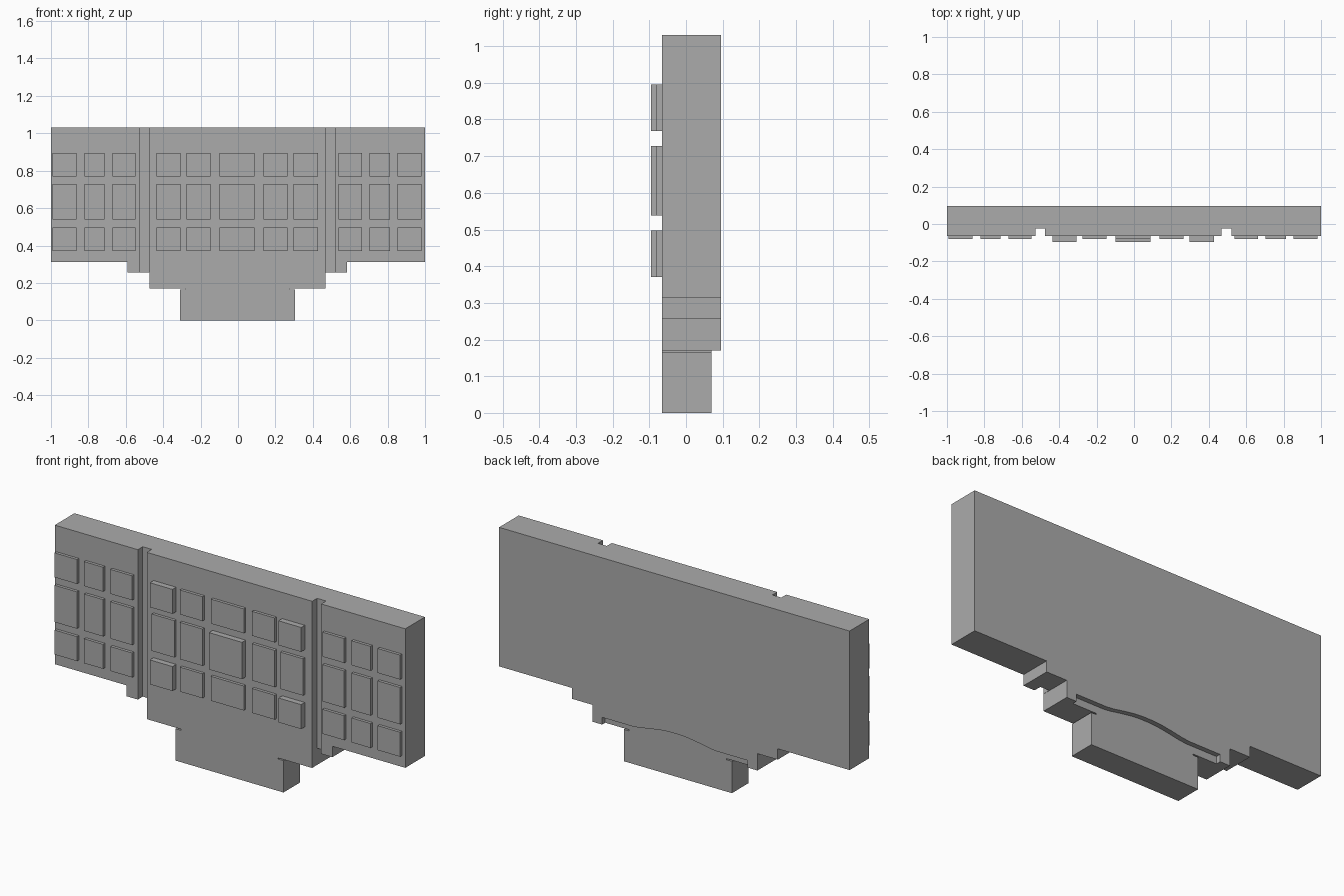
import bpy, bmesh

cube = bpy.data.objects.get("Cube")
if cube:
    bpy.data.objects.remove(cube, do_unlink=True)

grey = bpy.data.materials.new("plain_grey")
grey.use_nodes = True
colour = (0.41, 0.41, 0.41, 1)
grey.diffuse_color = colour
grey.node_tree.nodes["Principled BSDF"].inputs["Base Color"].default_value = colour

MID = -0.003             # centre line of the inner features
FRONT, BACK = -0.065, 0.095


def prism(name, outline, y0, y1):
    """Extrude an (x, z) outline from y0 to y1."""
    bm = bmesh.new()
    face = bm.faces.new([bm.verts.new((x, y0, z)) for x, z in outline])
    new = bmesh.ops.extrude_face_region(bm, geom=[face])["geom"]
    bmesh.ops.translate(bm, vec=(0, y1 - y0, 0),
                        verts=[v for v in new if isinstance(v, bmesh.types.BMVert)])
    bmesh.ops.recalc_face_normals(bm, faces=bm.faces)
    mesh = bpy.data.meshes.new(name)
    bm.to_mesh(mesh)
    bm.free()
    mesh.materials.append(grey)
    obj = bpy.data.objects.new(name, mesh)
    bpy.context.collection.objects.link(obj)
    return obj


def box(name, x0, x1, z0, z1, y0, y1):
    return prism(name, [(x0, z0), (x1, z0), (x1, z1), (x0, z1)], y0, y1)


def mirrored(half):
    """Complete an outline about the centre line."""
    right = [(MID + x, z) for x, z in half]
    return right + [(MID - x, z) for x, z in reversed(half)]


# Stepped wall with its foot and the thin slits above the foot
steps = [(0.308, 0), (0.308, 0.164), (0.278, 0.164), (0.278, 0.17), (0.471, 0.17),
         (0.471, 0.257), (0.587, 0.257), (0.587, 0.313)]
outline = mirrored(steps)
outline[len(steps):len(steps)] = [(1, 0.313), (1, 1.03), (-1, 1.03), (-1, 0.313)]
wall = prism("wall", outline, FRONT, BACK)

# Vertical grooves in the front and an arched recess low on the back
cutters = [box("groove_cutter", MID + a, MID + b, 0.22, 1.1, -0.2, -0.025)
           for a, b in ((-0.523, -0.472), (0.472, 0.523))]
arch = [(0.415, -0.1), (0.415, 0.207), (0.24, 0.207), (0.2, 0.211),
        (0.14, 0.222), (0.08, 0.231), (0.03, 0.235)]
cutters.append(prism("arch_cutter", mirrored(arch), 0.07, 0.2))

for cutter in cutters:
    cutter.hide_render = True
    mod = wall.modifiers.new("cut", 'BOOLEAN')
    mod.operation, mod.solver, mod.object = 'DIFFERENCE', 'EXACT', cutter
bpy.context.view_layer.update()
result = bpy.data.meshes.new_from_object(
    wall.evaluated_get(bpy.context.evaluated_depsgraph_get()))
wall.modifiers.clear()
wall.data = result
for cutter in cutters:
    bpy.data.objects.remove(cutter, do_unlink=True)

# Raised panels: column (centre, width), row (bottom, top)
half_columns = [(0.206, 0.129), (0.367, 0.129), (0.605, 0.124), (0.763, 0.108), (0.922, 0.128)]
columns = [(-c, w) for c, w in reversed(half_columns)] + [(0, 0.188)] + half_columns
rows = {"lower": (0.371, 0.497), "middle": (0.538, 0.728), "upper": (0.769, 0.895)}
for row, (z0, z1) in rows.items():
    for i, (c, w) in enumerate(columns):
        thick = i == 5 if row == "middle" else i in (3, 7)
        x = c - 0.005
        box(f"{row}_panel_{i + 1}", x - w / 2, x + w / 2, z0, z1,
            -0.095 if thick else -0.08, FRONT + 0.002)
